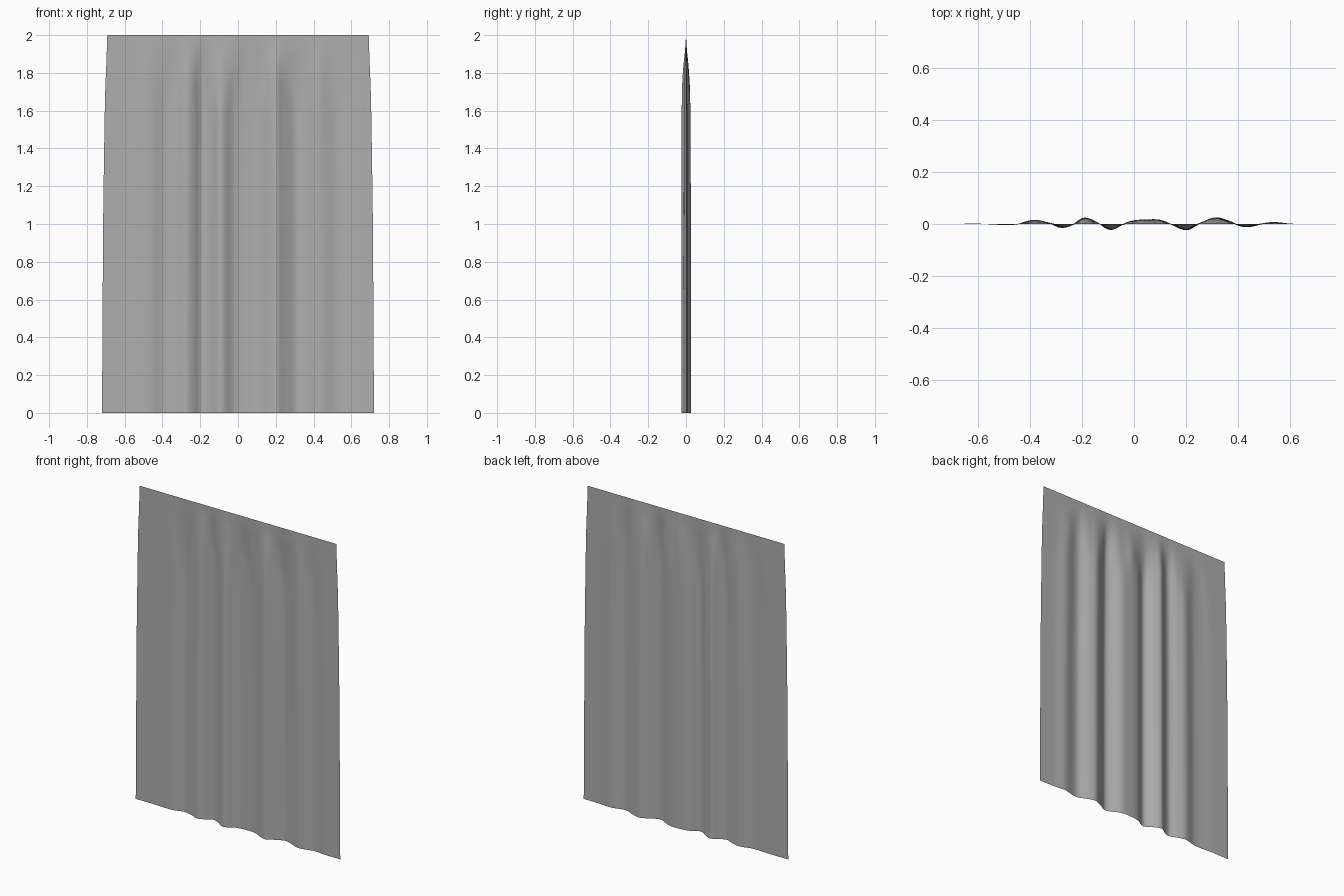
import bpy, bmesh, math

if "Cube" in bpy.data.objects:
    bpy.data.objects.remove(bpy.data.objects["Cube"])

# Fold profile along the hem: (x, y)
HEM = [(-0.72, 0), (-0.6, 0.001), (-0.52, -0.003), (-0.46, -0.002), (-0.385, 0.016),
       (-0.33, 0.004), (-0.28, -0.015), (-0.24, -0.004), (-0.195, 0.024), (-0.15, 0.011),
       (-0.09, -0.023), (-0.02, 0.010), (0.06, 0.018), (0.11, 0.014), (0.2, -0.024),
       (0.25, -0.001), (0.31, 0.025), (0.36, 0.015), (0.43, -0.012), (0.53, 0.007),
       (0.61, 0.001), (0.72, 0)]
# Half width by height: (z, half width)
SIDE = [(0, 0.72), (0.5, 0.717), (1.0, 0.714), (1.5, 0.707), (1.7, 0.703),
        (1.85, 0.697), (2.0, 0.692)]
# Fold depth by height: (z, factor)
DEPTH = [(0, 1), (1.5, 0.97), (1.7, 0.83), (1.85, 0.45), (1.93, 0.15), (2.0, 0)]


def curve_at(pts, t):
    """Smooth interpolation through the points."""
    def slope(i):
        a, b = pts[max(i - 1, 0)], pts[min(i + 1, len(pts) - 1)]
        return (b[1] - a[1]) / (b[0] - a[0])
    i = 0
    while i < len(pts) - 2 and t > pts[i + 1][0]:
        i += 1
    (x0, y0), (x1, y1) = pts[i], pts[i + 1]
    w = x1 - x0
    u = min(max((t - x0) / w, 0), 1)
    return ((2*u**3 - 3*u*u + 1) * y0 + (u**3 - 2*u*u + u) * w * slope(i)
            + (3*u*u - 2*u**3) * y1 + (u**3 - u*u) * w * slope(i + 1))


# Hanging cloth sheet, flat at the top edge
NX, NZ = 144, 80
bm = bmesh.new()
grid = []
for j in range(NZ + 1):
    z = 2 * j / NZ
    half, depth = curve_at(SIDE, z), curve_at(DEPTH, z)
    # faint extra gathers just under the top edge
    gather = 0.003 * math.exp(-((z - 1.78) / 0.13) ** 2)
    row = []
    for i in range(NX + 1):
        s = 2 * i / NX - 1
        y = curve_at(HEM, 0.72 * s) * depth
        y += gather * math.sin(s * 38) * max(0, 1 - s * s) ** 2
        row.append(bm.verts.new((half * s, y, z)))
    grid.append(row)
for j in range(NZ):
    for i in range(NX):
        f = bm.faces.new((grid[j][i], grid[j][i + 1], grid[j + 1][i + 1], grid[j + 1][i]))
        f.smooth = True

mesh = bpy.data.meshes.new("curtain")
bm.to_mesh(mesh)
bm.free()
curtain = bpy.data.objects.new("curtain", mesh)
bpy.context.collection.objects.link(curtain)

# Dark grey cloth
cloth = bpy.data.materials.new("grey_cloth")
cloth.diffuse_color = (0.43, 0.43, 0.43, 1)
cloth.use_nodes = True
cloth.node_tree.nodes["Principled BSDF"].inputs["Base Color"].default_value = cloth.diffuse_color
mesh.materials.append(cloth)
